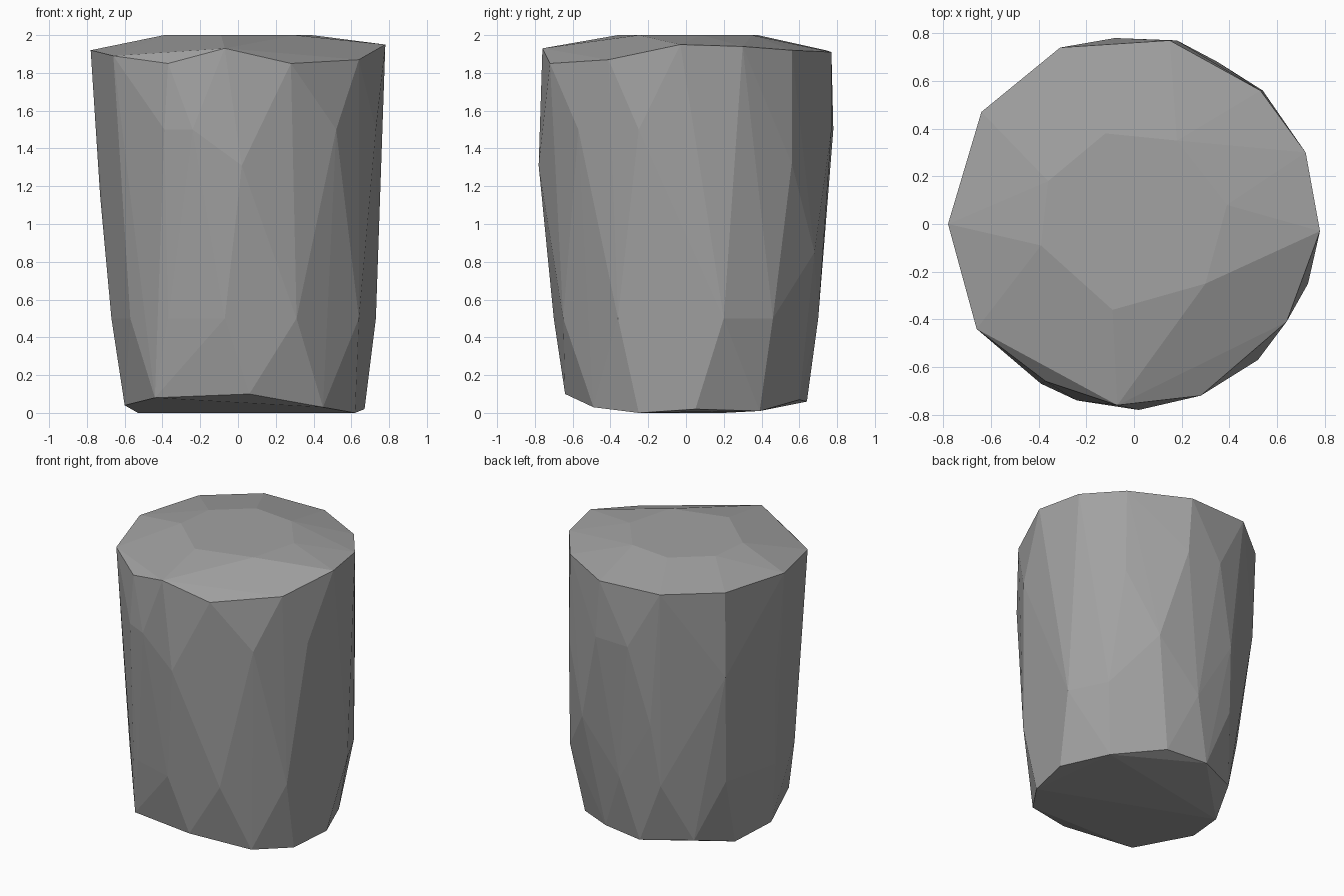
import bpy
import bmesh
from math import radians

default_cube = bpy.data.objects.get("Cube")
if default_cube:
    bpy.data.objects.remove(default_cube, do_unlink=True)


def make_material(name, colour):
    material = bpy.data.materials.new(name)
    material.use_nodes = True
    material.diffuse_color = colour
    shader = material.node_tree.nodes["Principled BSDF"]
    shader.inputs["Base Color"].default_value = colour
    return material


def level(height, outline):
    """Lift a flat outline to one height."""
    return [(x, y, height) for x, y in outline]


def faceted_stone(name, points, material):
    """Wrap chiselled corner points in a flat-shaded convex shell."""
    mesh = bpy.data.meshes.new(name)
    shell = bmesh.new()
    for point in points:
        shell.verts.new(point)
    hull = bmesh.ops.convex_hull(shell, input=shell.verts[:])
    unused = set(hull["geom_interior"]) | set(hull["geom_unused"])
    loose = [item for item in unused if isinstance(item, bmesh.types.BMVert)]
    bmesh.ops.delete(shell, geom=loose, context="VERTS")
    # Merge triangles lying in the same chiselled plane
    bmesh.ops.dissolve_limit(shell, angle_limit=radians(1),
                             verts=shell.verts[:], edges=shell.edges[:])
    bmesh.ops.recalc_face_normals(shell, faces=shell.faces[:])
    for face in shell.faces:
        face.smooth = False
    shell.to_mesh(mesh)
    shell.free()
    mesh.materials.append(material)
    stone = bpy.data.objects.new(name, mesh)
    bpy.context.collection.objects.link(stone)
    return stone


# Flat plateau on top
plateau = level(2, [(-.12, .38), (.18, .35), (.39, .08), (.3, -.25),
                    (-.09, -.36), (-.39, -.09), (-.36, .18)])

# Uneven upper rim, anticlockwise from the left edge of the front
upper_rim = [
    (-.66, -.44, 1.89), (-.37, -.66, 1.85), (-.07, -.76, 1.93),
    (.28, -.72, 1.85), (.64, -.41, 1.87), (.78, -.03, 1.95),
    (.72, .3, 1.94), (.53, .56, 1.92), (.15, .77, 1.91),
    (-.31, .74, 1.92), (-.64, .47, 1.92), (-.78, 0, 1.92),
]

# Slight bulge below the rim
shoulder = level(1.5, [(-.39, -.67), (-.24, -.74), (.52, -.57), (.73, -.25),
                       (.18, .77), (-.08, .78)])

# Chips around the waist
waist = [(.02, -.78, 1.31), (.54, .56, 1.32), (.35, .68, .85),
         (-.73, .03, 1.15), (-.63, .45, 1.3), (-.22, .72, .95)]

# Tapering foot
foot = level(.5, [(-.57, -.42), (-.37, -.61), (-.07, -.7), (.31, -.65),
                  (.64, -.36), (.73, .2), (.6, .46), (.04, .7),
                  (-.26, .66), (-.57, .36), (-.67, -.06)])

# Uneven lower rim closing onto the ground
lower_rim = [
    (-.6, -.11, .04), (-.44, -.54, .08), (.06, -.64, .1), (.45, -.49, .03),
    (.62, -.25, 0), (.67, .05, .02), (.53, .39, .01), (.22, .6, .07),
    (-.08, .64, .06), (-.4, .48, .08), (-.53, .2, 0),
]

grey_stone = make_material("grey stone", (.36, .36, .36, 1))
faceted_stone("stone_pillar",
              plateau + upper_rim + shoulder + waist + foot + lower_rim,
              grey_stone)
